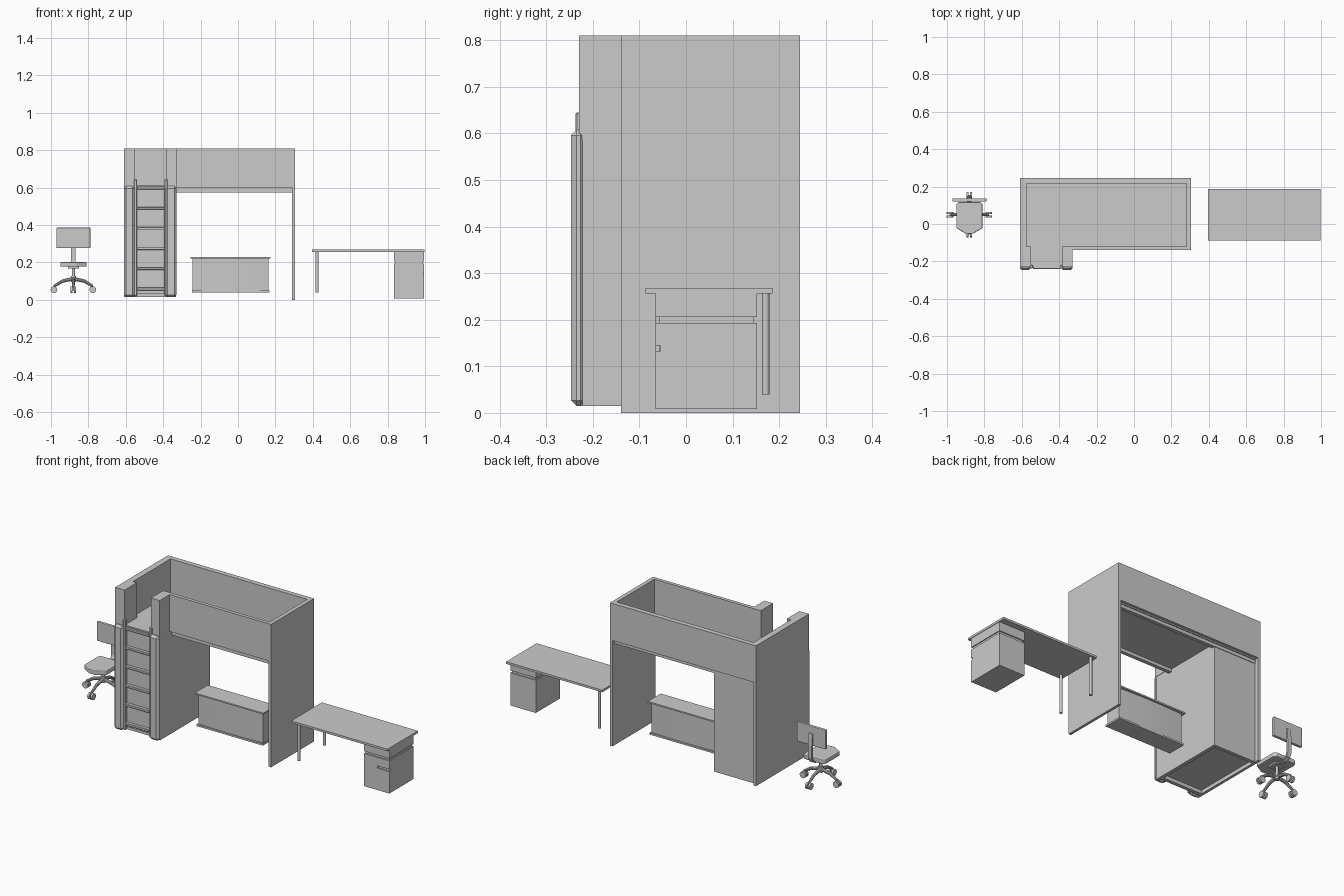
import bpy, math
from mathutils import Vector


def mesh_object(name, verts, faces):
    me = bpy.data.meshes.new(name)
    me.from_pydata(verts, [], faces)
    ob = bpy.data.objects.new(name, me)
    bpy.context.collection.objects.link(ob)
    return ob


def prism(name, outline, z0, z1):
    # vertical extrusion of a counter-clockwise xy outline
    n = len(outline)
    verts = [(x, y, z) for z in (z0, z1) for x, y in outline]
    faces = [tuple(range(n))[::-1], tuple(range(n, 2 * n))]
    faces += [(i, (i + 1) % n, (i + 1) % n + n, i + n) for i in range(n)]
    return mesh_object(name, verts, faces)


def box(name, x, y, z, bevel=0, segments=1):
    ob = prism(name, [(x[0], y[0]), (x[1], y[0]), (x[1], y[1]), (x[0], y[1])], *z)
    if bevel:
        m = ob.modifiers.new("bevel", 'BEVEL')
        m.width, m.segments = bevel, segments
    return ob


def rod(name, a, b, r, r2=None, sides=16):
    a, b = Vector(a), Vector(b)
    bpy.ops.mesh.primitive_cone_add(vertices=sides, radius1=r, radius2=r if r2 is None else r2,
                                    depth=(b - a).length, location=(a + b) / 2)
    ob = bpy.context.object
    ob.name = name
    ob.rotation_euler = (b - a).to_track_quat('Z', 'Y').to_euler()
    bpy.ops.object.shade_smooth_by_angle()
    return ob


# ---- loft bed: end panels and guard walls
box("right_panel", (0.29, 0.305), (-0.14, 0.245), (0, 0.60))
box("right_guard", (0.282, 0.305), (-0.14, 0.245), (0.60, 0.81))
box("left_panel", (-0.61, -0.595), (-0.23, 0.245), (0.015, 0.60))
box("left_guard", (-0.61, -0.575), (-0.23, 0.245), (0.60, 0.81))
box("back_guard", (-0.575, 0.282), (0.217, 0.245), (0.60, 0.81))
box("front_guard", (-0.335, 0.282), (-0.14, -0.12), (0.60, 0.81))

# deck, its slim under-frame and the landing over the ladder
box("deck", (-0.595, 0.29), (-0.125, 0.23), (0.593, 0.612))
box("landing", (-0.60, -0.332), (-0.228, -0.12), (0.585, 0.612))
box("front_deck_rail", (-0.33, 0.29), (-0.125, -0.105), (0.575, 0.60))
box("back_deck_rail", (-0.595, 0.29), (0.205, 0.225), (0.575, 0.60))
box("end_deck_rail", (0.27, 0.29), (-0.105, 0.205), (0.575, 0.60))

# posts either side of the entrance
box("entrance_post_left", (-0.59, -0.55), (-0.23, -0.12), (0.60, 0.81))
box("entrance_post_right", (-0.385, -0.33), (-0.23, -0.12), (0.60, 0.81))

# wardrobe under the bed with plinth and front feet
box("wardrobe", (-0.595, -0.332), (-0.222, 0.222), (0.035, 0.593))
box("plinth_side", (-0.352, -0.332), (-0.222, 0.222), (0.015, 0.035))
box("plinth_back", (-0.595, -0.352), (0.202, 0.222), (0.015, 0.035))
box("plinth_front", (-0.595, -0.352), (-0.21, -0.19), (0.015, 0.035))

# chamfered columns and ladder
box("column_left", (-0.61, -0.552), (-0.247, -0.215), (0.015, 0.608), 0.012)
box("column_right", (-0.388, -0.328), (-0.247, -0.215), (0.015, 0.608), 0.012)
for side, x in (("left", -0.548), ("right", -0.384)):
    box("ladder_rail_" + side, (x - 0.008, x + 0.008), (-0.237, -0.22), (0.02, 0.645), 0.003)
for i in range(6):
    z = 0.058 + i * 0.108
    box("ladder_rung", (-0.54, -0.392), (-0.24, -0.218), (z - 0.007, z + 0.007), 0.002)

# ---- low chest with gently bowed front and back
def bowed(x0, x1, y0, y1, bow, n=24):
    front = [(x0 + (x1 - x0) * i / n, y0 - bow * math.sin(math.pi * i / n)) for i in range(n + 1)]
    return front + [(x, y0 + y1 - y) for x, y in reversed(front)]

prism("chest_body", bowed(-0.242, 0.163, -0.008, 0.078, 0.006), 0.045, 0.222)
box("chest_top", (-0.255, 0.175), (-0.023, 0.093), (0.22, 0.228))
box("chest_base", (-0.247, 0.168), (-0.018, 0.088), (0.04, 0.05))

# ---- desk
box("desk_top", (0.395, 0.998), (-0.087, 0.186), (0.256, 0.268))
for y in (-0.058, 0.171):
    rod("desk_leg", (0.423, y, 0.04), (0.423, y, 0.257), 0.008)
box("pedestal_core", (0.84, 0.99), (-0.058, 0.146), (0.02, 0.256))
box("top_drawer", (0.835, 0.995), (-0.066, 0.152), (0.206, 0.256))
box("pedestal_middle", (0.835, 0.995), (-0.066, 0.152), (0.145, 0.193))
box("pedestal_lower", (0.835, 0.995), (-0.066, 0.152), (0.008, 0.132))
# finger slot at the right of the lower front
box("slot_fill_left", (0.835, 0.92), (-0.066, 0.152), (0.132, 0.145))
box("slot_fill_back", (0.92, 0.995), (-0.056, 0.152), (0.132, 0.145))

# ---- swivel chair
cx, cy = -0.88, 0.05
half = [(0.018, -0.052), (0.07, -0.022), (0.07, 0.105), (0.058, 0.118)]
seat = prism("chair_seat", [(cx + x, y) for x, y in half] +
             [(cx - x, y) for x, y in reversed(half)], 0.177, 0.202)
m = seat.modifiers.new("bevel", 'BEVEL')
m.width, m.segments = 0.005, 2
box("chair_backrest", (cx - 0.091, cx + 0.091), (0.12, 0.137), (0.277, 0.386), 0.004, 2)
box("seat_mount", (cx - 0.03, cx + 0.03), (0.02, 0.08), (0.168, 0.178))
rod("chair_column", (cx, cy, 0.12), (cx, cy, 0.17), 0.008)
rod("chair_hub", (cx, cy, 0.095), (cx, cy, 0.128), 0.014)

# bent strap carrying the backrest
path = [(0.06, 0.172), (0.115, 0.172), (0.138, 0.185), (0.148, 0.21), (0.148, 0.28), (0.142, 0.345)]
inner = [(0.06, 0.180), (0.111, 0.180), (0.131, 0.190), (0.139, 0.212), (0.139, 0.28), (0.134, 0.345)]
ring = path + inner[::-1]
n = len(ring)
faces = [tuple(range(n))[::-1], tuple(range(n, 2 * n))]
faces += [(i, (i + 1) % n, (i + 1) % n + n, i + n) for i in range(n)]
mesh_object("back_strap", [(cx + s * 0.012, y, z) for s in (1, -1) for y, z in ring], faces)

# four-star base: curved legs, caster stems and twin wheels
for k in range(4):
    a = k * math.pi / 2
    d, t = Vector((math.cos(a), math.sin(a), 0)), Vector((-math.sin(a), math.cos(a), 0))
    at = lambda r, z: Vector((cx, cy, z)) + d * r
    rod("base_leg_inner", at(0.005, 0.112), at(0.06, 0.1), 0.010, 0.009, 10)
    rod("base_leg_outer", at(0.057, 0.101), at(0.102, 0.074), 0.009, 0.007, 10)
    rod("caster_stem", at(0.1, 0.05), at(0.1, 0.08), 0.006, None, 10)
    for s in (-1, 1):
        rod("caster_wheel", at(0.104, 0.054) + t * s * 0.004, at(0.104, 0.054) + t * s * 0.015, 0.018)
